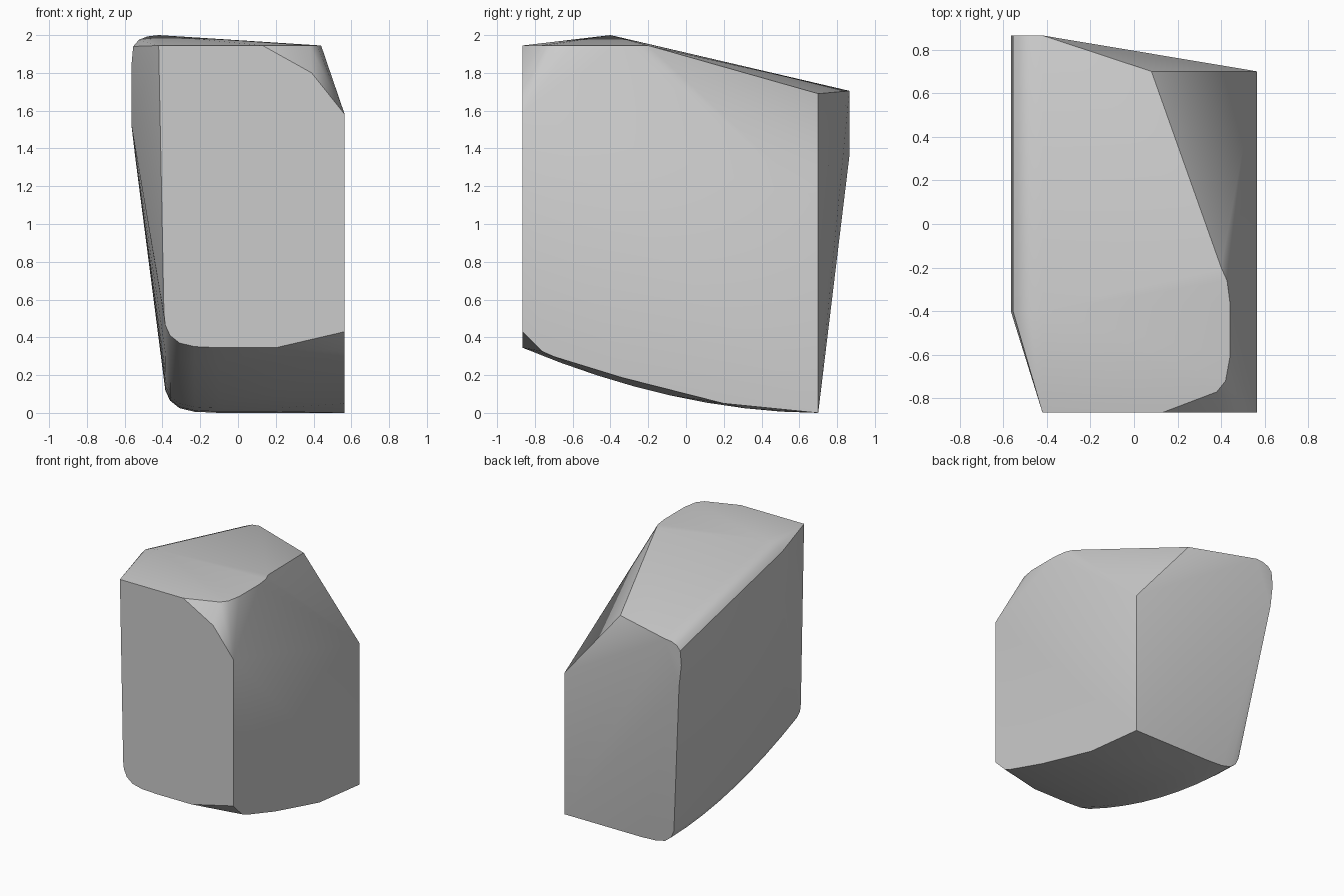
import bpy, bmesh, math

cube = bpy.data.objects.get("Cube")
if cube:
    bpy.data.objects.remove(cube)

FRONT, BACK, REAR_TIP, SIDE = -0.865, 0.70, 0.865, 0.565


def underside(y):
    """Height of the curved belly, flat at the back and rising to the front."""
    return 0.345 * ((BACK - y) / (BACK - FRONT)) ** 1.9


points = []

# Belly with a rounded left edge, swept from front to back
left_edge = [(-0.10, 0.0), (-0.23, 0.006), (-0.31, 0.025), (-0.36, 0.065),
             (-0.385, 0.12), (-0.392, 0.18)]
steps = 8
for i in range(steps + 1):
    y = FRONT + (BACK - FRONT) * i / steps
    points += [(x, y, underside(y) + rise) for x, rise in left_edge]
    points.append((0.2, y, underside(y)))

# Lower edge of the right side, lifted towards the front corner
points += [(SIDE, y, z) for y, z in [(FRONT, 0.43), (-0.76, 0.325), (-0.70, 0.298),
                                     (-0.34, 0.187), (0.2, 0.05), (BACK, 0.0)]]

# Front panel with its clipped upper corner
points += [(x, FRONT, z) for x, z in [(-0.42, 1.945), (0.13, 1.945), (0.39, 1.80),
                                      (SIDE, 1.58)]]

# Rounded shoulder along the upper left, from the ridge to the rear tip
shoulder = [(-0.42, 2.0), (-0.48, 1.993), (-0.525, 1.975), (-0.555, 1.94),
            (-0.565, 1.83)]
for x, z in shoulder:
    points += [(x, -0.40, z), (x, REAR_TIP, z - 0.295)]
points += [(-0.565, -0.40, 1.53), (-0.545, REAR_TIP, 1.36)]

# Rounded right rim of the top
points += [(x, y, 1.945) for x, y in [(0.38, -0.77), (0.42, -0.72), (0.44, -0.61),
                                      (0.44, -0.36), (0.427, -0.26), (0.40, -0.20)]]

# Back slope corners
points += [(0.08, BACK, 1.69), (SIDE, BACK, 1.11)]

# Wrap the profiles in one faceted solid
bm = bmesh.new()
for p in points:
    bm.verts.new(p)
bmesh.ops.remove_doubles(bm, verts=bm.verts, dist=0.001)
hull = bmesh.ops.convex_hull(bm, input=bm.verts)
loose = {v for v in hull["geom_interior"] + hull["geom_unused"]
         if isinstance(v, bmesh.types.BMVert)}
bmesh.ops.delete(bm, geom=list(loose), context="VERTS")
bmesh.ops.dissolve_limit(bm, angle_limit=math.radians(0.5), verts=bm.verts, edges=bm.edges)
bmesh.ops.recalc_face_normals(bm, faces=bm.faces)
mesh = bpy.data.meshes.new("stone_block")
bm.to_mesh(mesh)
bm.free()

block = bpy.data.objects.new("stone_block", mesh)
bpy.context.collection.objects.link(block)

# Plain grey surface
grey = bpy.data.materials.new("light_grey")
grey.use_nodes = True
grey.diffuse_color = (0.6, 0.6, 0.6, 1)
grey.node_tree.nodes["Principled BSDF"].inputs["Base Color"].default_value = (0.6, 0.6, 0.6, 1)
mesh.materials.append(grey)

# Soft shading with crisp corners
bpy.ops.object.select_all(action="DESELECT")
block.select_set(True)
bpy.context.view_layer.objects.active = block
bpy.ops.object.shade_smooth_by_angle(angle=math.radians(30))
